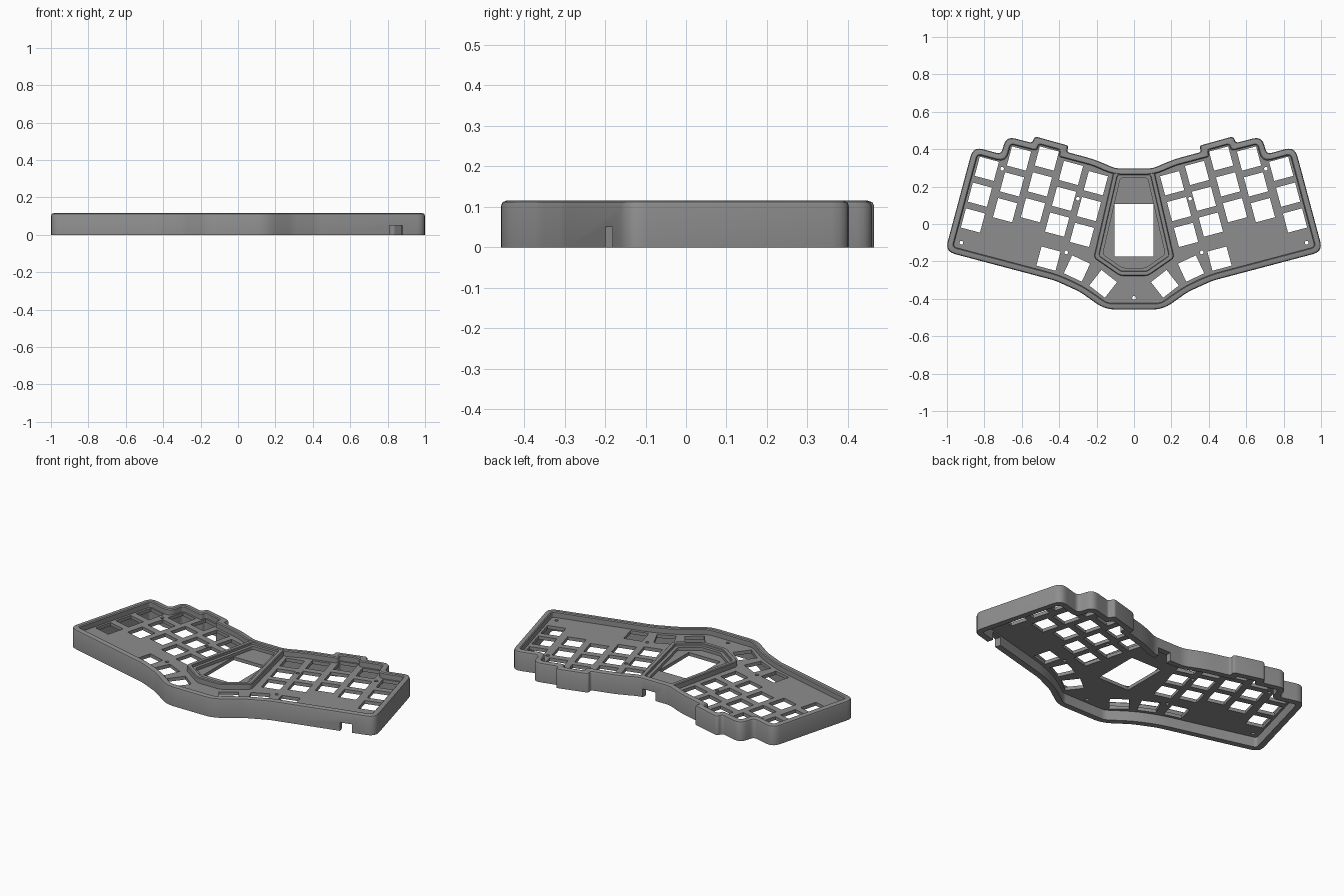
import bpy, bmesh, math
from mathutils import Vector

if "Cube" in bpy.data.objects:
    bpy.data.objects.remove(bpy.data.objects["Cube"])

TOP, PLATE_LOW, PLATE_HIGH = 0.115, 0.06, 0.08

grey = bpy.data.materials.new("mid_grey")
grey.diffuse_color = (0.27, 0.27, 0.27, 1)
grey.use_nodes = True
grey.node_tree.nodes["Principled BSDF"].inputs["Base Color"].default_value = grey.diffuse_color


def mirrored(half):
    """Close a clockwise right-hand half profile with its mirror image."""
    return half + [(-x, y) for x, y in reversed(half)]


def inset(poly, d):
    """Move every edge of a clockwise polygon inward by d."""
    pts = [Vector(p) for p in poly]
    out = []
    for i, p in enumerate(pts):
        a = (p - pts[i - 1]).normalized()
        b = (pts[(i + 1) % len(pts)] - p).normalized()
        na, nb = Vector((a.y, -a.x)), Vector((b.y, -b.x))
        out.append(p + (na + nb) * (d / (1 + na.dot(nb))))
    return out


def rounded(poly, d, radius, steps=6):
    """Inset a polygon and round its corners, always with the same point count."""
    pts = inset(poly, d)
    out = []
    for i, p in enumerate(pts):
        a, b = pts[i - 1] - p, pts[(i + 1) % len(pts)] - p
        convex = a.x * b.y - a.y * b.x > 0
        r = max(0.012, radius - d if convex else radius * 0.5 + d)
        r = min(r, 0.48 * a.length, 0.48 * b.length)
        p0, p1 = p + a.normalized() * r, p + b.normalized() * r
        for k in range(steps):
            t = k / (steps - 1)
            out.append(p0 * (1 - t) ** 2 + p * (2 * t * (1 - t)) + p1 * t * t)
    return out


def finish(obj):
    obj.data.materials.clear()
    obj.data.materials.append(grey)
    bpy.ops.object.select_all(action='DESELECT')
    obj.select_set(True)
    bpy.context.view_layer.objects.active = obj
    bpy.ops.object.shade_smooth_by_angle(angle=math.radians(32))


def wall(name, poly, section, radius):
    """Sweep a closed (inset, height) section around a polygon."""
    bm = bmesh.new()
    rings = [[bm.verts.new((p.x, p.y, z)) for p in rounded(poly, d, radius)]
             for d, z in section]
    n = len(rings[0])
    for j, ring in enumerate(rings):
        nxt = rings[(j + 1) % len(rings)]
        for i in range(n):
            k = (i + 1) % n
            bm.faces.new((ring[i], ring[k], nxt[k], nxt[i]))
    bmesh.ops.recalc_face_normals(bm, faces=bm.faces)
    mesh = bpy.data.meshes.new(name)
    bm.to_mesh(mesh)
    bm.free()
    obj = bpy.data.objects.new(name, mesh)
    bpy.context.collection.objects.link(obj)
    return obj


def cut_slot(obj, loc, size, turn):
    bpy.ops.mesh.primitive_cube_add(size=1, location=loc, rotation=(0, 0, turn))
    cutter = bpy.context.object
    cutter.scale = size
    cutter.hide_render = True
    mod = obj.modifiers.new("slot", 'BOOLEAN')
    mod.operation, mod.solver, mod.object = 'DIFFERENCE', 'EXACT', cutter
    bpy.context.view_layer.objects.active = obj
    bpy.ops.object.modifier_apply(modifier=mod.name)
    bpy.data.objects.remove(cutter)


# Outer rim with rounded top, stepped at the finger columns
outline = mirrored([
    (0.10, 0.297), (0.21, 0.345), (0.36, 0.385), (0.348, 0.418), (0.532, 0.469),
    (0.543, 0.433), (0.683, 0.469), (0.71, 0.373), (0.86, 0.414), (1.01, -0.147),
    (0.42, -0.303), (0.29, -0.362), (0.155, -0.457)])
rim = wall("rim", outline,
           [(0, 0), (0, 0.103), (0.0035, 0.1115), (0.012, TOP), (0.03, TOP),
            (0.035, 0.11), (0.035, 0.0)], 0.055)

# Cable slots in the front and back walls
cut_slot(rim, (0.845, -0.19, 0), (0.07, 0.14, 0.1), math.radians(14.5))
cut_slot(rim, (0.035, 0.29, 0), (0.085, 0.12, 0.1), 0)
finish(rim)

# Raised surround of the central screen, with an inner ledge
screen_frame = mirrored([(0.107, 0.288), (0.215, -0.18), (0.075, -0.277)])
finish(wall("screen_surround", screen_frame,
            [(0, 0.065), (0, 0.109), (0.004, 0.1135), (0.022, 0.1135),
             (0.025, 0.111), (0.025, 0.098), (0.043, 0.098), (0.043, 0.065)], 0.02))

# Key openings of the right half: x, y, rotation in degrees
tilt = math.radians(15)
down = Vector((math.sin(tilt), -math.cos(tilt))) * 0.143
keys = []
for top in [(0.787, 0.295), (0.615, 0.35), (0.466, 0.35), (0.337, 0.273), (0.204, 0.218)]:
    for row in range(3):
        p = Vector(top) + down * row
        keys.append((p.x, p.y, 15))
keys += [(0.457, -0.185, 15), (0.305, -0.238, 25), (0.165, -0.32, 38)]


def rectangle(x, y, w, h, deg):
    c, s = math.cos(math.radians(deg)), math.sin(math.radians(deg))
    return [(x + c * u - s * v, y + s * u + c * v)
            for u, v in ((-w, -h), (w, -h), (w, h), (-w, h))]


def circle(x, y, r):
    return [(x + r * math.cos(k * math.pi / 8), y + r * math.sin(k * math.pi / 8))
            for k in range(16)]


# Key plate with openings for keys, screws and screen
holes = [rectangle(0, -0.034, 0.104, 0.141, 0), circle(0, -0.395, 0.01)]
for s in (1, -1):
    holes += [rectangle(s * x, y, 0.053, 0.053, s * a) for x, y, a in keys]
    holes += [circle(s * x, y, 0.01) for x, y in
              ((0.923, -0.1), (0.705, 0.295), (0.3, 0.135), (0.362, -0.152))]
curve = bpy.data.curves.new("plate_profile", 'CURVE')
curve.dimensions, curve.fill_mode = '2D', 'BOTH'
curve.extrude = (PLATE_HIGH - PLATE_LOW) / 2
for pts in [rounded(outline, 0.02, 0.055)] + holes:
    spline = curve.splines.new('POLY')
    spline.points.add(len(pts) - 1)
    for point, p in zip(spline.points, pts):
        point.co = (p[0], p[1], 0, 1)
    spline.use_cyclic_u = True
profile = bpy.data.objects.new("plate_profile", curve)
bpy.context.collection.objects.link(profile)
deps = bpy.context.evaluated_depsgraph_get()
mesh = bpy.data.meshes.new_from_object(profile.evaluated_get(deps))
bpy.data.objects.remove(profile)
bm = bmesh.new()
bm.from_mesh(mesh)
bmesh.ops.remove_doubles(bm, verts=bm.verts, dist=1e-5)
bmesh.ops.recalc_face_normals(bm, faces=bm.faces)
bm.to_mesh(mesh)
bm.free()
plate = bpy.data.objects.new("key_plate", mesh)
plate.location.z = (PLATE_HIGH + PLATE_LOW) / 2
bpy.context.collection.objects.link(plate)
finish(plate)
